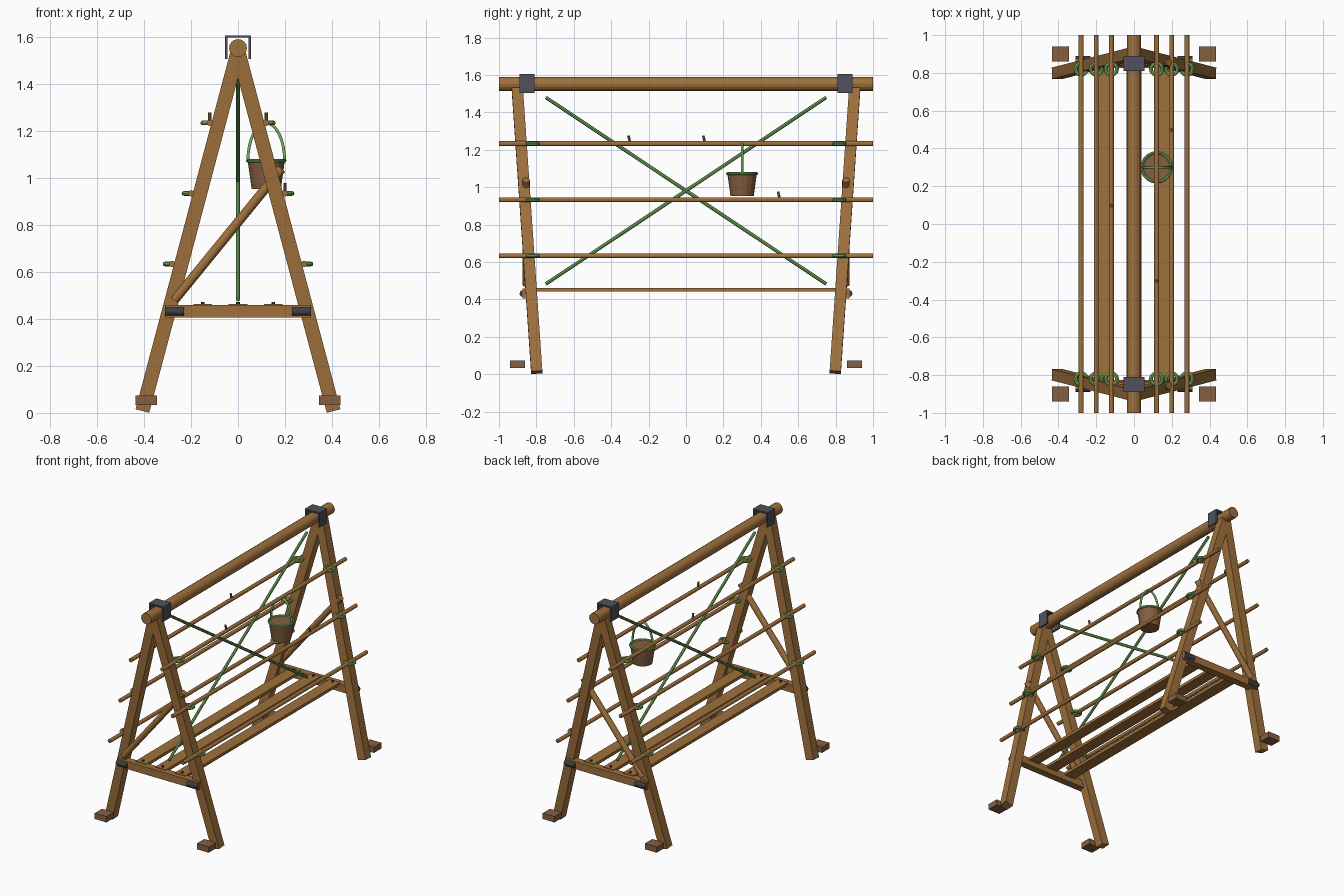
import bpy, bmesh, math
from mathutils import Vector, Matrix

if "Cube" in bpy.data.objects:
    bpy.data.objects.remove(bpy.data.objects["Cube"])


def material(name, rgb):
    m = bpy.data.materials.new(name)
    m.diffuse_color = (*rgb, 1)
    m.use_nodes = True
    m.node_tree.nodes["Principled BSDF"].inputs["Base Color"].default_value = m.diffuse_color
    return m


WOOD = material("warm wood", (0.35, 0.165, 0.046))
DARK_WOOD = material("dark wood", (0.235, 0.115, 0.052))
GREEN = material("green cord", (0.20, 0.48, 0.13))
METAL = material("grey metal", (0.08, 0.083, 0.105))
IRON = material("dark iron", (0.05, 0.052, 0.062))


def finish(bm, name, mat):
    bmesh.ops.recalc_face_normals(bm, faces=bm.faces)
    me = bpy.data.meshes.new(name)
    bm.to_mesh(me)
    bm.free()
    me.materials.append(mat)
    ob = bpy.data.objects.new(name, me)
    bpy.context.collection.objects.link(ob)
    return ob


def box(name, centre, size, mat):
    bm = bmesh.new()
    bmesh.ops.create_cube(bm, size=1, matrix=Matrix.Translation(centre) @ Matrix.Diagonal((*size, 1)))
    return finish(bm, name, mat)


def frame(a, b):
    """Matrix at the midpoint of a-b, z along it, y kept near world y."""
    a, b = Vector(a), Vector(b)
    z = (b - a).normalized()
    ref = Vector((0, 1, 0)) if abs(z.y) < 0.8 else Vector((0, 0, 1))
    x = ref.cross(z).normalized()
    y = z.cross(x)
    m = Matrix((x, y, z)).transposed().to_4x4()
    m.translation = (a + b) / 2
    return m, (b - a).length


def beam(name, a, b, w, d, mat):
    m, length = frame(a, b)
    bm = bmesh.new()
    bmesh.ops.create_cube(bm, size=1, matrix=m @ Matrix.Diagonal((w, d, length, 1)))
    return finish(bm, name, mat)


def rod(name, a, b, r, mat, r2=None, sides=12):
    m, length = frame(a, b)
    bm = bmesh.new()
    bmesh.ops.create_cone(bm, cap_ends=True, segments=sides, radius1=r,
                          radius2=r if r2 is None else r2, depth=length, matrix=m)
    return finish(bm, name, mat)


def ring(name, centre, major, minor, mat, n=20, k=8):
    bm = bmesh.new()
    c = Vector(centre)
    loops = []
    for i in range(n):
        t = 2 * math.pi * i / n
        out = Vector((math.cos(t), math.sin(t), 0))
        loops.append([bm.verts.new(c + out * (major + minor * math.cos(2 * math.pi * j / k))
                      + Vector((0, 0, minor * math.sin(2 * math.pi * j / k)))) for j in range(k)])
    for i in range(n):
        p, q = loops[i], loops[(i + 1) % n]
        for j in range(k):
            bm.faces.new((p[j], q[j], q[(j + 1) % k], p[(j + 1) % k]))
    return finish(bm, name, mat)


# Ridge pole
rod("ridge_pole", (0, -1, 1.551), (0, 1, 1.551), 0.038, WOOD, sides=16)

# End frames
for s, end in ((-1, "front"), (1, "back")):
    for x, side in ((-1, "left"), (1, "right")):
        tag = f"{end}_{side}"
        beam(f"{tag}_leg", (x * 0.406, s * 0.798, 0.01), (0, s * 0.903, 1.54), 0.06, 0.06, WOOD)
        box(f"{tag}_foot_block", (x * 0.39, s * 0.90, 0.053), (0.09, 0.08, 0.04), DARK_WOOD)
        rod(f"{tag}_crossbar_binding", (x * 0.23, s * 0.872, 0.431), (x * 0.31, s * 0.872, 0.431), 0.018, IRON)
        box(f"{tag}_clamp_cheek", (x * 0.05, s * 0.85, 1.554), (0.01, 0.08, 0.10), METAL)
    box(f"{end}_crossbar", (0, s * 0.85, 0.432), (0.622, 0.05, 0.052), WOOD)
    rod(f"{end}_brace", (-0.27, s * 0.855, 0.48), (0.185, s * 0.855, 1.038), 0.02, WOOD)
    box(f"{end}_clamp_top", (0, s * 0.85, 1.60), (0.11, 0.08, 0.01), METAL)

# Side rails with cord lashings at the legs
for x, z in ((0.28, 0.633), (0.20, 0.933), (0.12, 1.233)):
    for s, side in ((-1, "left"), (1, "right")):
        rod(f"{side}_rail", (s * x, -1, z), (s * x, 1, z), 0.013, WOOD)
        for y in (-0.82, 0.82):
            ring(f"{side}_lashing", (s * x, y, z), 0.03, 0.01, GREEN)

# Pegs on the rails
for x, y, z in ((-0.12, 0.1, 1.233), (0.12, -0.3, 1.233), (0.20, 0.5, 0.933)):
    rod("rail_peg", (x, y + 0.002, z), (x, y - 0.008, z + 0.043), 0.007, WOOD, sides=8)

# Shelf planks and their nails
for x in (-0.15, 0, 0.15):
    box("shelf_plank", (x, 0, 0.452), (0.08, 1.69, 0.02), WOOD)
    for y in (-0.82, 0.82):
        rod("plank_nail", (x, y, 0.455), (x, y, 0.471), 0.008, IRON, sides=8)

# Crossed bracing cords
for s in (-1, 1):
    rod("cross_cord", (0, s * 0.75, 1.48), (0, -s * 0.75, 0.482), 0.0095, GREEN, sides=8)

# Hanging bucket
BX, BY = 0.12, 0.30
rod("bucket", (BX, BY, 0.952), (BX, BY, 1.072), 0.062, DARK_WOOD, r2=0.079, sides=16)
ring("bucket_rim", (BX, BY, 1.072), 0.078, 0.008, GREEN)

# Bucket handle: half-ellipse wire
cu = bpy.data.curves.new("bucket_handle", "CURVE")
cu.dimensions = "3D"
cu.bevel_depth = 0.007
cu.bevel_resolution = 1
sp = cu.splines.new("POLY")
sp.points.add(16)
for i, p in enumerate(sp.points):
    t = math.pi * i / 16
    p.co = (BX + 0.078 * math.cos(t), BY, 1.072 + 0.16 * math.sin(t), 1)
cu.materials.append(GREEN)
bpy.context.collection.objects.link(bpy.data.objects.new("bucket_handle", cu))
